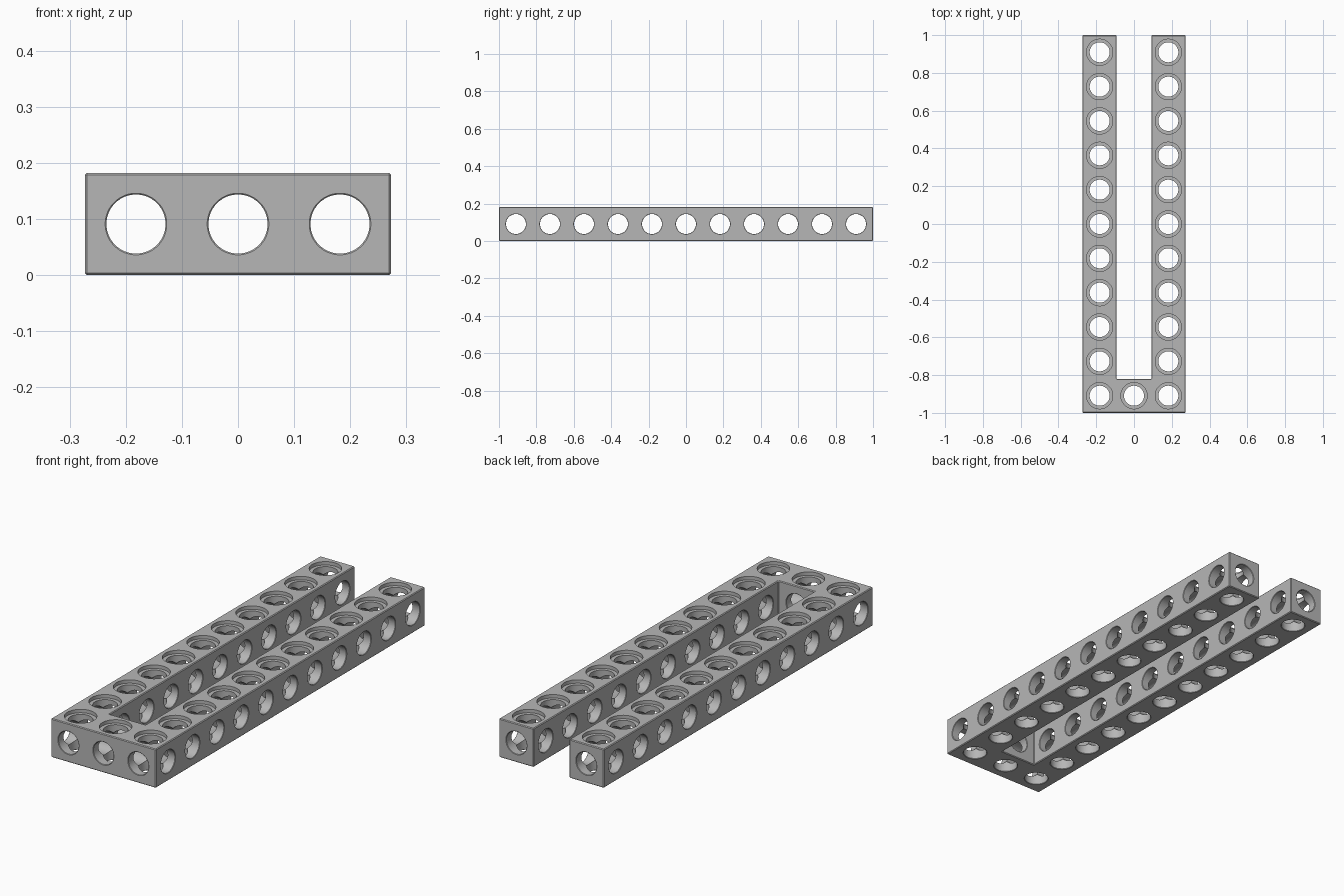
import bpy, bmesh, math
from mathutils import Matrix

cube = bpy.data.objects.get("Cube")
if cube:
    bpy.data.objects.remove(cube, do_unlink=True)

P = 2 / 11                 # hole spacing, also the beam height
HALF_W, SLOT = 1.5 * P, 0.093
BAR_END = -0.82            # rear face of the cross bar
R, MOUTH, LIP = 0.053, 0.055, 0.002
BORE, BORE_DEPTH = 0.0695, 0.016
SIDES = 40

grey = bpy.data.materials.new("Mid grey")
grey.use_nodes = True
colour = (0.47, 0.47, 0.47, 1)
grey.diffuse_color = colour
grey.node_tree.nodes["Principled BSDF"].inputs["Base Color"].default_value = colour


def make_object(name, bm):
    bmesh.ops.recalc_face_normals(bm, faces=bm.faces[:])
    mesh = bpy.data.meshes.new(name)
    bm.to_mesh(mesh)
    bm.free()
    mesh.materials.append(grey)
    obj = bpy.data.objects.new(name, mesh)
    bpy.context.collection.objects.link(obj)
    return obj


def add_lathe(bm, profile, matrix):
    """Closed turned solid from (position along axis, radius) pairs."""
    rings = []
    for z, r in profile:
        angles = [(i + 0.5) * math.tau / SIDES for i in range(SIDES)]
        rings.append([bm.verts.new(matrix @ Matrix.Translation(
            (r * math.cos(a), r * math.sin(a), z)).translation) for a in angles])
    for low, high in zip(rings, rings[1:]):
        for i in range(SIDES):
            j = (i + 1) % SIDES
            bm.faces.new((low[i], low[j], high[j], high[i]))
    bm.faces.new(rings[0][::-1])
    bm.faces.new(rings[-1])


def flared(start, end, r):
    """Drill profile with a small chamfer at both mouths."""
    return [(start - 0.05, MOUTH), (start, MOUTH), (start + LIP, r),
            (end - LIP, r), (end, MOUTH), (end + 0.05, MOUTH)]


# U-shaped frame: outline extruded to full height, with fine bevelled edges
bm = bmesh.new()
half = [(HALF_W, -1), (HALF_W, 1), (SLOT, 1), (SLOT, BAR_END)]
outline = half + [(-x, y) for x, y in reversed(half)]
base = bm.faces.new([bm.verts.new((x, y, 0)) for x, y in outline])
ext = bmesh.ops.extrude_face_region(bm, geom=[base])
top = [v for v in ext["geom"] if isinstance(v, bmesh.types.BMVert)]
bmesh.ops.translate(bm, verts=top, vec=(0, 0, P))
bmesh.ops.recalc_face_normals(bm, faces=bm.faces[:])
bmesh.ops.bevel(bm, geom=bm.edges[:], offset=0.0035, segments=1, affect="EDGES")
frame = make_object("u_shaped_beam", bm)

rows = [(i - 5) * P for i in range(11)]
turn_x = Matrix.Rotation(math.pi / 2, 4, "Y")
turn_y = Matrix.Rotation(-math.pi / 2, 4, "X")

# Vertical holes, counterbored on top
bm = bmesh.new()
drill = [(-0.05, MOUTH), (0, MOUTH), (LIP, R), (P - BORE_DEPTH, R),
         (P - BORE_DEPTH, BORE), (P + 0.05, BORE)]
for y in rows:
    for x in (-P, 0, P):
        if x or y == rows[0]:
            add_lathe(bm, drill, Matrix.Translation((x, y, 0)))
vertical = make_object("vertical_hole_cutter", bm)

# Cross holes: full width through the bar, one per arm elsewhere
bm = bmesh.new()
r_cross = R + 0.0003
for y in rows:
    place = Matrix.Translation((0, y, P / 2)) @ turn_x
    if y == rows[0]:
        add_lathe(bm, flared(-HALF_W, HALF_W, r_cross), place)
    else:
        add_lathe(bm, flared(-HALF_W, -SLOT, r_cross), place)
        add_lathe(bm, flared(SLOT, HALF_W, r_cross), place)
cross = make_object("cross_hole_cutter", bm)

# Lengthwise holes: along both arms and through the middle of the bar
bm = bmesh.new()
for x, end in ((-P, 1), (0, BAR_END), (P, 1)):
    add_lathe(bm, flared(-1, end, R - 0.0003),
              Matrix.Translation((x, 0, P / 2)) @ turn_y)
lengthwise = make_object("lengthwise_hole_cutter", bm)

# Cut all holes, then keep the finished mesh
cutters = (vertical, cross, lengthwise)
for cutter in cutters:
    cutter.hide_render = True
    mod = frame.modifiers.new(cutter.name, "BOOLEAN")
    mod.operation = "DIFFERENCE"
    mod.solver = "EXACT"
    mod.object = cutter
bpy.context.view_layer.update()
finished = bpy.data.meshes.new_from_object(
    frame.evaluated_get(bpy.context.evaluated_depsgraph_get()))
frame.modifiers.clear()
frame.data = finished
finished.materials.clear()
finished.materials.append(grey)
for poly in finished.polygons:
    poly.material_index = 0
for cutter in cutters:
    bpy.data.objects.remove(cutter, do_unlink=True)

bpy.ops.object.select_all(action="DESELECT")
frame.select_set(True)
bpy.context.view_layer.objects.active = frame
bpy.ops.object.shade_smooth_by_angle(angle=math.radians(25))
